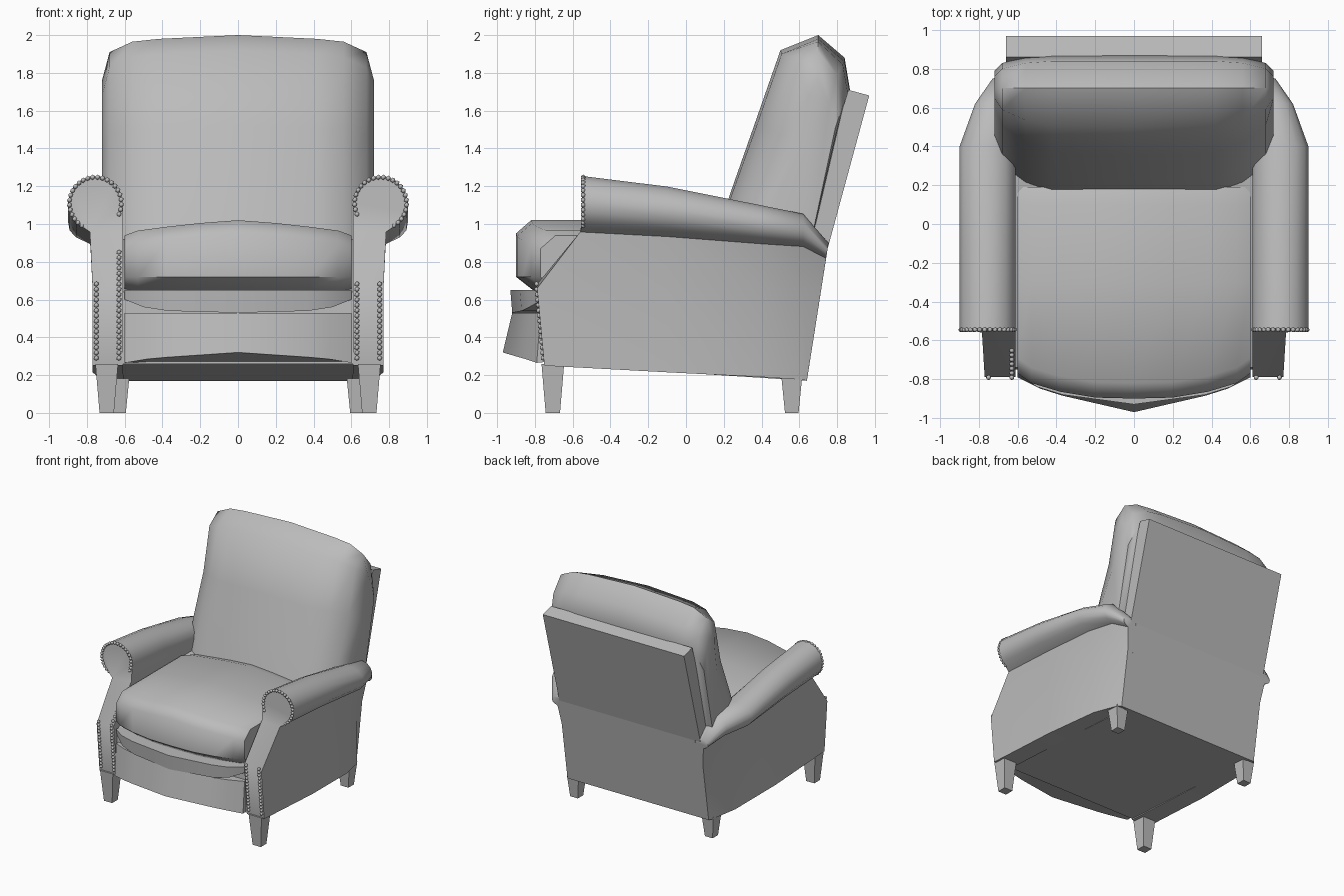
import bpy, bmesh, math
from mathutils import Matrix

if "Cube" in bpy.data.objects:
    bpy.data.objects.remove(bpy.data.objects["Cube"])

GREY = (0.5, 0.5, 0.5, 1)
mat = bpy.data.materials.new("grey upholstery")
mat.use_nodes = True
mat.diffuse_color = GREY
mat.node_tree.nodes["Principled BSDF"].inputs["Base Color"].default_value = GREY


def finish(bm, name, angle=50):
    bmesh.ops.recalc_face_normals(bm, faces=bm.faces)
    mesh = bpy.data.meshes.new(name)
    bm.to_mesh(mesh)
    bm.free()
    mesh.materials.append(mat)
    ob = bpy.data.objects.new(name, mesh)
    bpy.context.collection.objects.link(ob)
    bpy.ops.object.select_all(action='DESELECT')
    ob.select_set(True)
    bpy.context.view_layer.objects.active = ob
    if angle:
        bpy.ops.object.shade_smooth_by_angle(angle=math.radians(angle))
    return ob


def loft(name, rings, angle=50, caps=None):
    """Skin matching rings; caps lists the index tuples that close each end."""
    bm = bmesh.new()
    rows = [[bm.verts.new(p) for p in ring] for ring in rings]
    n = len(rows[0])
    for a, b in zip(rows, rows[1:]):
        for i in range(n):
            j = (i + 1) % n
            bm.faces.new((a[i], a[j], b[j], b[i]))
    for row in (rows[0], rows[-1]):
        for cap in caps or [range(n)]:
            bm.faces.new([row[i] for i in cap])
    return finish(bm, name, angle)


def across(stations, profile):
    """Rings of a left-right symmetric part, from half stations (x, ...)."""
    full = [(-s[0], *s[1:]) for s in reversed(stations) if s[0] > 0] + stations
    return [[(s[0], y, z) for y, z in profile(*s[1:])] for s in full]


# Base box under the seat, with the lower back
base = [(-.75, .26), (.64, .17), (.75, .87), (.6, .92), (.15, .92), (-.74, .64)]
loft("base", across([(.61,)], lambda: base), 30)

# Rear panel of the backrest
panel = [(.60, .87), (.75, .87), (.97, 1.68), (.86, 1.71)]
loft("back_panel", across([(.66,)], lambda: panel), 30)


# Back cushion: the front curves away and the top drops toward the sides
def back_profile(f, d, b):
    return [(.15 + f, .9), (.23 + f, 1.15), (.36 + f, 1.52 - d * .5),
            (.50 + f * .6, 1.92 - d), (.70, 2 - d), (.84 - b, 1.88 - d),
            (.87 - b, 1.7 - d * .8), (.66, .9)]


loft("back_cushion", across([(0, 0, 0, 0), (.42, .01, .02, 0), (.56, .06, .035, .01),
                             (.68, .15, .09, .04), (.72, .25, .24, .08)], back_profile))


# Seat cushion: crowned on top, bowed at the front
def seat_profile(f, top):
    return [(f + .09, .65), (f, .72), (f, top - .07), (f + .08, top), (-.3, top),
            (.1, top), (.19, top - .03), (.19, .65)]


loft("seat_cushion", across([(0, -.9, 1.02), (.2, -.895, 1.005), (.38, -.865, .985),
                             (.53, -.82, .965), (.6, -.77, .94)], seat_profile))

# Bowed footrest: a soft band above a flared lower panel
loft("footrest_band", across([(0, -.93, .53), (.37, -.88, .54), (.5, -.84, .56), (.6, -.77, .6)],
     lambda f, low: [(-.72, .65), (f, .65), (f + .01, low), (-.72, low)]), 40)
loft("footrest_panel", across([(0, -.92, -.97, .32), (.37, -.85, -.885, .295),
                               (.48, -.82, -.85, .285), (.6, -.77, -.79, .265)],
     lambda t, f, low: [(-.72, .53), (t, .53), (f, low), (-.74, .27)]), 40)


# Front line of the side panels
def front_y(z):
    if z < .68:
        return -.75 - .04 * (z - .25) / .43
    return min(-.79 + .24 * (z - .68) / .29, -.54)


# Arm section: straight inner wall, scroll on top, narrow neck outside
def arm_section(s, y_of, bottom, low_x, cx, cz, rx, rz):
    pts = [(.61, bottom), (.61, .68), (.61, cz - rz)]
    for k in range(10):
        a = math.pi - k * math.radians(25)
        pts.append((cx + rx * math.cos(a), cz + rz * math.sin(a)))
    pts += [(cx + .2 * rx, cz - 1.05 * rz), (low_x, .66), (low_x, bottom)]
    return [(s * x, y_of(z), z) for x, z in pts]


# Tapered square leg
def leg(name, x, y, top, half, foot):
    rings = []
    for z, h in ((0, foot), (top, half)):
        rings.append([(x + i * h, y + j * h, z) for i, j in ((-1, -1), (1, -1), (1, 1), (-1, 1))])
    loft(name, rings, 0)


# Row of upholstery nails
def nails(name, points):
    bm = bmesh.new()
    for p in points:
        bmesh.ops.create_icosphere(bm, subdivisions=1, radius=.014,
                                   matrix=Matrix.Translation(p))
    finish(bm, name, 80)


for s, side in ((1, "left"), (-1, "right")):
    sections = [arm_section(s, front_y, .25, .77, .755, 1.11, .145, .145),
                arm_section(s, lambda z: -.1, .215, .77, .755, 1.07, .145, .13),
                arm_section(s, lambda z: .4, .19, .74, .755, 1.0, .145, .1),
                arm_section(s, lambda z: .62, .175, .68, .72, .97, .1, .085),
                arm_section(s, lambda z: .64 + .157 * (z - .17), .17, .66, .67, .86, .06, .04)]
    n = len(sections[0])
    caps = [(0, 1, n - 2, n - 1), (1, 2, n - 3, n - 2), range(2, n - 2)]
    loft(side + "_arm", sections, 50, caps)

    leg(side + "_front_leg", s * .695, -.705, .26, .06, .038)
    leg(side + "_back_leg", s * .63, .56, .19, .055, .036)

    scroll = [math.radians(205 - 11 * k) for k in range(25)]
    nails(side + "_scroll_nails", [(s * (.755 + .138 * math.cos(a)), -.545,
                                    1.11 + .138 * math.sin(a)) for a in scroll])
    for part, x, count in (("inner", .63, 15 if s > 0 else 21), ("outer", .75, 15)):
        heights = [.29 + .028 * k for k in range(count)]
        nails(f"{side}_{part}_nails", [(s * x, front_y(z) - .003, z) for z in heights])
